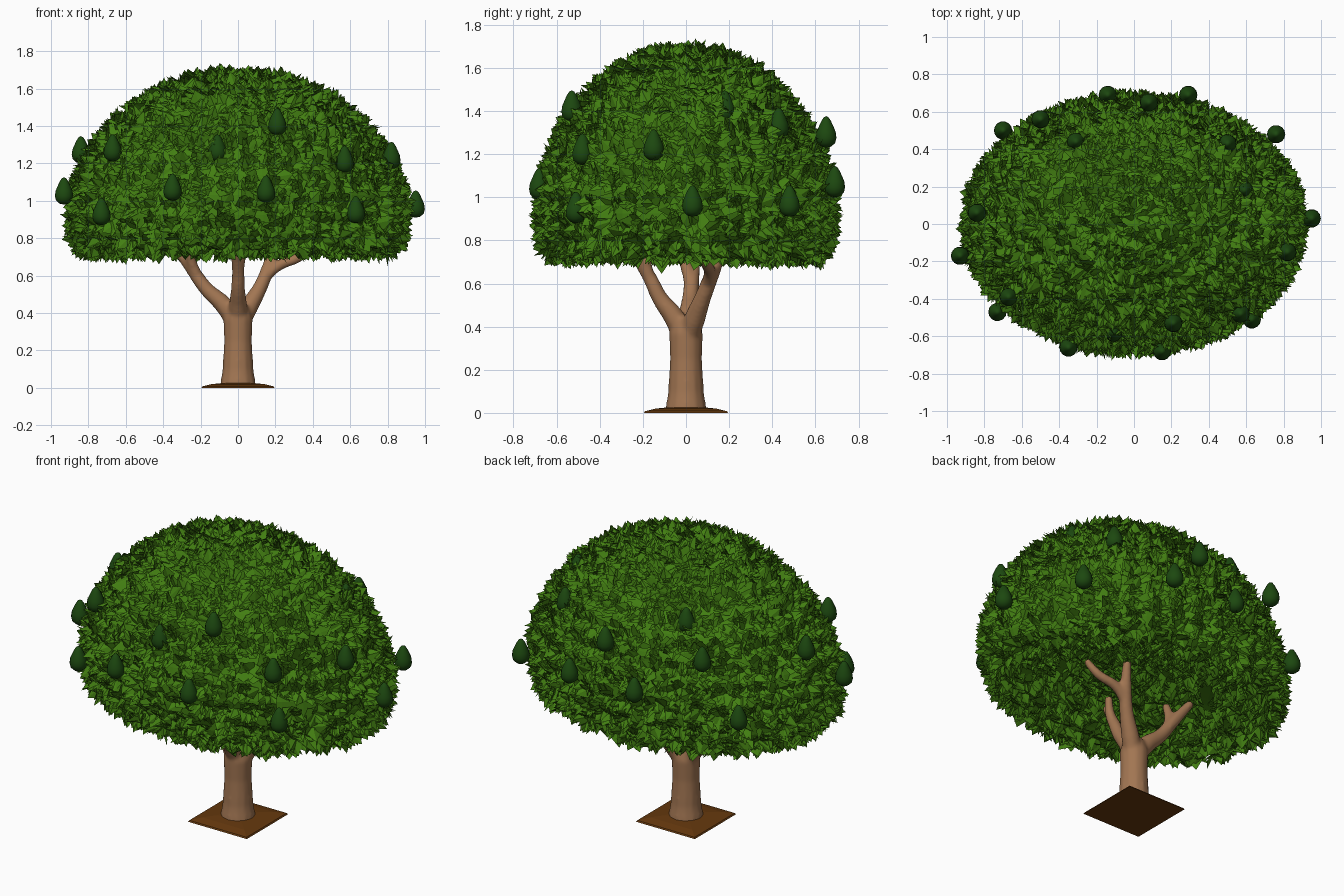
import bpy, bmesh, math, random
from mathutils import Vector

if "Cube" in bpy.data.objects:
    bpy.data.objects.remove(bpy.data.objects["Cube"])

random.seed(7)


def material(name, rgb):
    m = bpy.data.materials.new(name)
    m.diffuse_color = (*rgb, 1)
    m.use_nodes = True
    m.node_tree.nodes["Principled BSDF"].inputs["Base Color"].default_value = m.diffuse_color
    return m


BARK = material("bark", (0.36, 0.18, 0.085))
LEAF = material("leaf", (0.055, 0.21, 0.006))
FRUIT = material("fruit_skin", (0.012, 0.065, 0.005))
SOIL = material("soil", (0.13, 0.04, 0.004))


def add_object(name, bm, mat, smooth=False):
    mesh = bpy.data.meshes.new(name)
    bm.to_mesh(mesh)
    bm.free()
    mesh.materials.append(mat)
    for p in mesh.polygons:
        p.use_smooth = smooth
    ob = bpy.data.objects.new(name, mesh)
    bpy.context.collection.objects.link(ob)
    return ob


def lathe(bm, profile, sides, sx=1, sy=1, at=(0, 0, 0)):
    """Surface of revolution; the profile runs bottom to top, poles at both ends."""
    at = Vector(at)
    ring = lambda r, z: [bm.verts.new(at + Vector((r * sx * math.cos(a), r * sy * math.sin(a), z)))
                         for a in (2 * math.pi * i / sides for i in range(sides))]
    low = bm.verts.new(at + Vector((0, 0, profile[0][1])))
    rings = [ring(r, z) for r, z in profile[1:-1]]
    high = bm.verts.new(at + Vector((0, 0, profile[-1][1])))
    for i in range(sides):
        j = (i + 1) % sides
        bm.faces.new((low, rings[0][j], rings[0][i]))
        for a, b in zip(rings, rings[1:]):
            bm.faces.new((a[i], a[j], b[j], b[i]))
        bm.faces.new((rings[-1][i], rings[-1][j], high))


def limb(name, points):
    """Tapered round branch through (x, y, z, radius) points."""
    cu = bpy.data.curves.new(name, 'CURVE')
    cu.dimensions = '3D'
    cu.bevel_depth = 1
    cu.bevel_resolution = 4
    cu.resolution_u = 6
    cu.use_fill_caps = True
    sp = cu.splines.new('BEZIER')
    sp.bezier_points.add(len(points) - 1)
    for bp, (x, y, z, r) in zip(sp.bezier_points, points):
        bp.co = (x, y, z)
        bp.radius = r
        bp.handle_left_type = bp.handle_right_type = 'AUTO'
    cu.materials.append(BARK)
    ob = bpy.data.objects.new(name, cu)
    bpy.context.collection.objects.link(ob)
    return ob


# Soil patch: low square mound
bm = bmesh.new()
levels = [(0.195, 0), (0.19, 0.008), (0.14, 0.02), (0.08, 0.026)]
rings = [[bm.verts.new((sx * h, sy * h, z)) for sx, sy in ((-1, -1), (1, -1), (1, 1), (-1, 1))]
         for h, z in levels]
bm.faces.new(rings[0][::-1])
bm.faces.new(rings[-1])
for a, b in zip(rings, rings[1:]):
    for i in range(4):
        j = (i + 1) % 4
        bm.faces.new((a[i], a[j], b[j], b[i]))
add_object("soil_patch", bm, SOIL)

# Trunk and forked branches, fused into one smooth skin
limbs = [
    limb("trunk", [(0, 0, 0.005, 0.098), (0, 0, 0.1, 0.083), (0, 0, 0.25, 0.075),
                   (0, 0, 0.37, 0.079), (0, 0, 0.44, 0.06)]),
    limb("left_branch", [(0, 0, 0.32, 0.05), (-0.07, 0.01, 0.435, 0.05), (-0.17, 0.02, 0.53, 0.039),
                         (-0.25, 0.03, 0.64, 0.034), (-0.36, 0.05, 0.79, 0.024)]),
    limb("left_fork", [(-0.21, 0.025, 0.58, 0.03), (-0.25, 0, 0.68, 0.028), (-0.26, -0.04, 0.78, 0.022)]),
    limb("right_branch", [(0, 0, 0.32, 0.05), (0.06, 0.04, 0.435, 0.05), (0.12, 0.08, 0.54, 0.039),
                          (0.16, 0.12, 0.64, 0.035), (0.2, 0.18, 0.79, 0.024)]),
    limb("right_fork", [(0.14, 0.1, 0.59, 0.03), (0.22, 0.11, 0.655, 0.029), (0.33, 0.09, 0.7, 0.026),
                        (0.4, 0.07, 0.77, 0.02)]),
    limb("front_branch", [(0, 0, 0.32, 0.05), (0, -0.05, 0.435, 0.05), (0, -0.12, 0.53, 0.038),
                          (0, -0.17, 0.63, 0.033), (-0.03, -0.27, 0.78, 0.022)]),
    limb("front_fork", [(0, -0.16, 0.6, 0.03), (0.015, -0.185, 0.69, 0.027), (0.03, -0.18, 0.79, 0.022)])]
for ob in limbs:
    ob.select_set(True)
bpy.context.view_layer.objects.active = limbs[0]
bpy.ops.object.convert(target='MESH')
bpy.ops.object.join()
tree = bpy.context.view_layer.objects.active
tree.name = "trunk_and_branches"
fuse = tree.modifiers.new("fuse", 'REMESH')
fuse.mode, fuse.voxel_size, fuse.use_smooth_shade = 'VOXEL', 0.01, True
soften = tree.modifiers.new("soften", 'SMOOTH')
soften.factor, soften.iterations = 0.5, 8

# Crown core: elliptical dome with a slightly hollow underside
PROFILE = [(0, 0.84), (0.25, 0.835), (0.5, 0.81), (0.7, 0.765), (0.8, 0.735), (0.87, 0.73), (0.915, 0.76),
           (0.94, 0.82), (0.95, 0.92), (0.94, 1.03), (0.9, 1.14), (0.84, 1.25), (0.76, 1.36),
           (0.65, 1.46), (0.52, 1.55), (0.38, 1.61), (0.2, 1.66), (0, 1.675)]
bm = bmesh.new()
lathe(bm, PROFILE, 40, 0.94, 0.705)
bm.normal_update()
faces = []
for f in bm.faces:
    pts = [v.co.copy() for v in f.verts]
    faces.append((pts, f.normal.copy(), f.calc_area()))
bmesh.ops.translate(bm, verts=bm.verts, vec=(0, 0, -1.1))
bmesh.ops.scale(bm, verts=bm.verts, vec=(0.975, 0.97, 0.97))
bmesh.ops.translate(bm, verts=bm.verts, vec=(0, 0, 1.1))
add_object("crown_core", bm, LEAF)

# Crown leaves: large pointed blades standing out of the core at random angles
bm = bmesh.new()
for pts, n, _ in random.choices(faces, weights=[f[2] for f in faces], k=7500):
    w = [random.random() for _ in pts]
    p = sum((c * k for c, k in zip(pts, w)), Vector()) / sum(w)
    t = n.cross(Vector([random.gauss(0, 1) for _ in range(3)])).normalized()
    d = (t + n * random.uniform(0.3, 1.3)).normalized()
    side = (n.cross(d).normalized() + n * random.uniform(-0.5, 0.5))
    side = (side - d * side.dot(d)).normalized()
    up = d.cross(side)
    length, half = random.uniform(0.09, 0.13), random.uniform(0.03, 0.045)
    p = p - d * 0.04
    mid = p + d * length * 0.55 - up * 0.012
    base, left, tip, right = (bm.verts.new(c) for c in
                              (p, mid + side * half, p + d * length, mid - side * half))
    bm.faces.new((base, tip, left))
    bm.faces.new((base, right, tip))
add_object("crown_leaves", bm, LEAF)

# Hanging pear-shaped fruit
FRUITS = [(-0.11, -0.58, 1.28), (0.21, -0.53, 1.42), (0.15, -0.68, 1.06), (-0.35, -0.66, 1.07),
          (-0.67, -0.39, 1.28), (-0.73, -0.47, 0.94), (0.57, -0.48, 1.22), (0.63, -0.51, 0.95),
          (-0.93, -0.17, 1.05), (0.82, -0.15, 1.24), (0.95, 0.03, 0.98), (-0.84, 0.06, 1.27),
          (0.59, 0.18, 1.42), (0.5, 0.43, 1.34), (0.76, 0.48, 0.98), (-0.31, 0.44, 1.44),
          (-0.5, 0.56, 1.3), (-0.7, 0.5, 0.98), (-0.14, 0.69, 1.07), (0.29, 0.69, 1.07),
          (0.08, 0.65, 1.3)]
PEAR = [(0, -0.07), (0.024, -0.065), (0.043, -0.048), (0.049, -0.024), (0.045, 0.004),
        (0.033, 0.032), (0.022, 0.055), (0.012, 0.07), (0, 0.076)]
bm = bmesh.new()
for pos in FRUITS:
    lathe(bm, PEAR, 14, at=pos)
add_object("fruit", bm, FRUIT, smooth=True)
